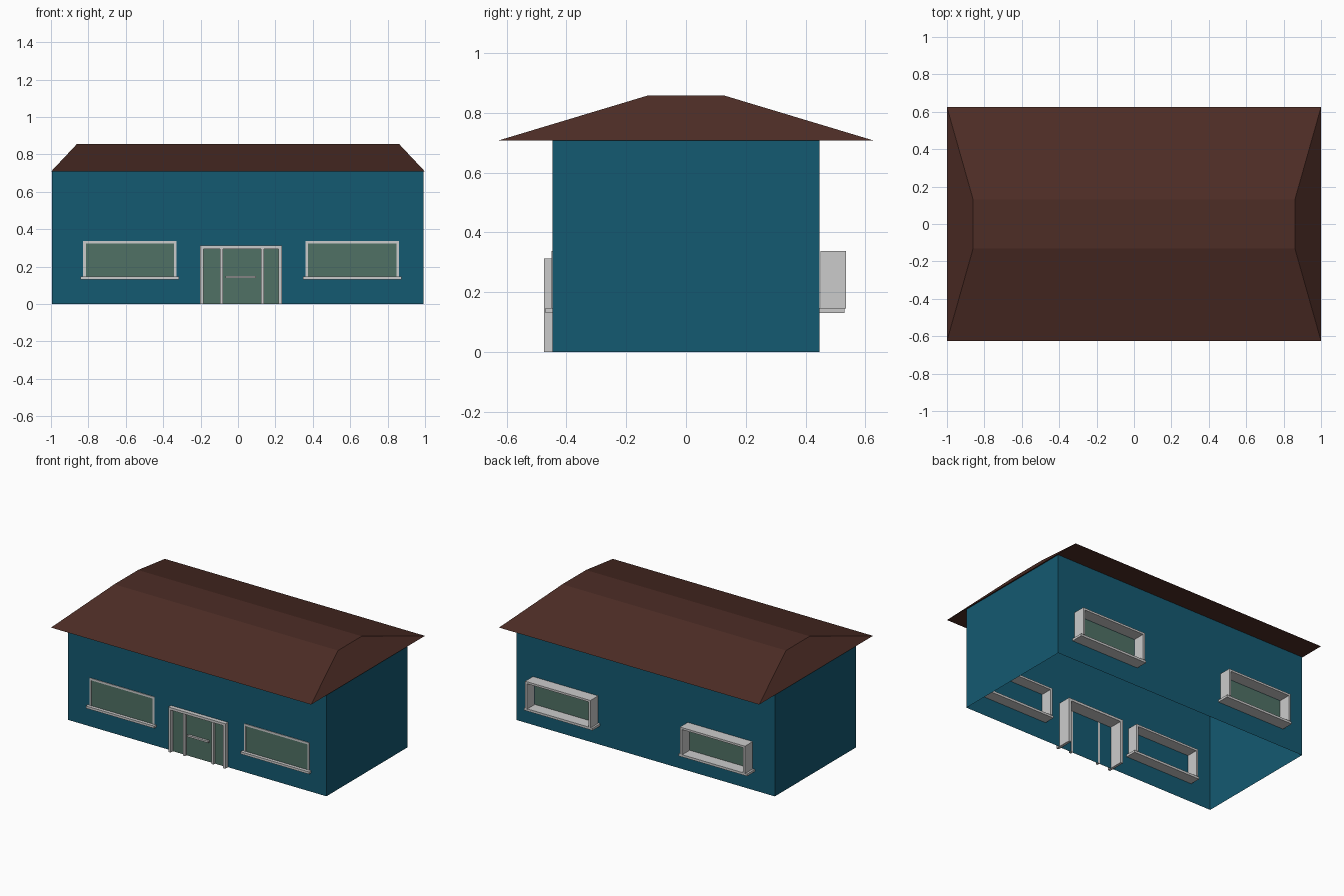
import bpy, bmesh

if "Cube" in bpy.data.objects:
    bpy.data.objects.remove(bpy.data.objects["Cube"])


def material(name, rgb):
    m = bpy.data.materials.new(name)
    m.diffuse_color = (*rgb, 1)
    m.use_nodes = True
    m.node_tree.nodes["Principled BSDF"].inputs["Base Color"].default_value = m.diffuse_color
    return m


WALL = material("teal_paint", (0.007, 0.10, 0.165))
ROOF = material("brown_roof", (0.075, 0.026, 0.019))
GLASS = material("green_glass", (0.08, 0.165, 0.13))


def finish(name, bm, mat=None):
    bmesh.ops.recalc_face_normals(bm, faces=bm.faces[:])
    me = bpy.data.meshes.new(name)
    bm.to_mesh(me)
    bm.free()
    ob = bpy.data.objects.new(name, me)
    bpy.context.collection.objects.link(ob)
    if mat:
        me.materials.append(mat)
    return ob


def add_box(bm, x, y, z):
    """Add a box given its (min, max) range on each axis."""
    verts = bmesh.ops.create_cube(bm, size=1)["verts"]
    for v in verts:
        v.co = [sum(r) / 2 + c * (r[1] - r[0]) for r, c in zip((x, y, z), v.co)]
    return verts


def boxes(name, ranges, mat=None):
    bm = bmesh.new()
    for r in ranges:
        add_box(bm, *r)
    return finish(name, bm, mat)


def pane(name, x, y, z):
    bm = bmesh.new()
    bm.faces.new([bm.verts.new(p) for p in
                  ((x[0], y, z[0]), (x[1], y, z[0]), (x[1], y, z[1]), (x[0], y, z[1]))])
    return finish(name, bm, GLASS)


# Walls: a thin shell, open at the bottom and under the roof
bm = bmesh.new()
add_box(bm, (-0.995, 0.992), (-0.446, 0.446), (0, 0.708))
bm.normal_update()
caps = [f for f in bm.faces if abs(f.normal.z) > 0.5]
bmesh.ops.delete(bm, geom=caps, context='FACES_ONLY')
finish("walls", bm, WALL)

# Hipped roof with a flat top and deep front and back eaves
bm = bmesh.new()
for v in add_box(bm, (-1, 1), (-0.625, 0.625), (0.708, 0.857)):
    if v.co.z > 0.8:
        v.co.x *= 0.86
        v.co.y *= 0.13 / 0.625
finish("roof", bm, ROOF)


# Windows: the frames pass through the wall, with a projecting sill
def window(name, x0, x1, shift):
    t = 0.014
    y = (-0.45 + shift, -0.365 + shift)
    z0, z1 = 0.145, 0.338
    boxes(name + "_frame", [
        ((x0, x0 + t), y, (z0, z1 - t)),
        ((x1 - t, x1), y, (z0, z1 - t)),
        ((x0, x1), y, (z1 - t, z1))])
    boxes(name + "_sill", [((x0 - 0.013, x1 + 0.013),
                            (-0.47 + shift, -0.37 + shift), (0.131, 0.147))])
    pane(name + "_glass", (x0 + t, x1 - t), 0.448 if shift else -0.448, (z0, z1 - t))


for side, shift in (("front", 0), ("back", 0.9)):
    for hand, x0, x1 in (("left", -0.828, -0.328), ("right", 0.36, 0.862)):
        window(f"{side}_{hand}_window", x0, x1, shift)

# Entrance: deep frame, glazing, two mullions and a push bar
y = (-0.475, -0.35)
boxes("door_frame", [
    ((-0.203, -0.185), y, (0, 0.295)),
    ((0.217, 0.235), y, (0, 0.295)),
    ((-0.203, 0.235), y, (0.295, 0.312))])
pane("door_glass", (-0.185, 0.217), -0.45, (0, 0.295))
boxes("door_mullions", [((x, x + 0.014), (-0.467, -0.445), (0, 0.295))
                        for x in (-0.095, 0.124)])
boxes("door_push_bar", [((-0.066, 0.096), (-0.465, -0.449), (0.138, 0.15))])
